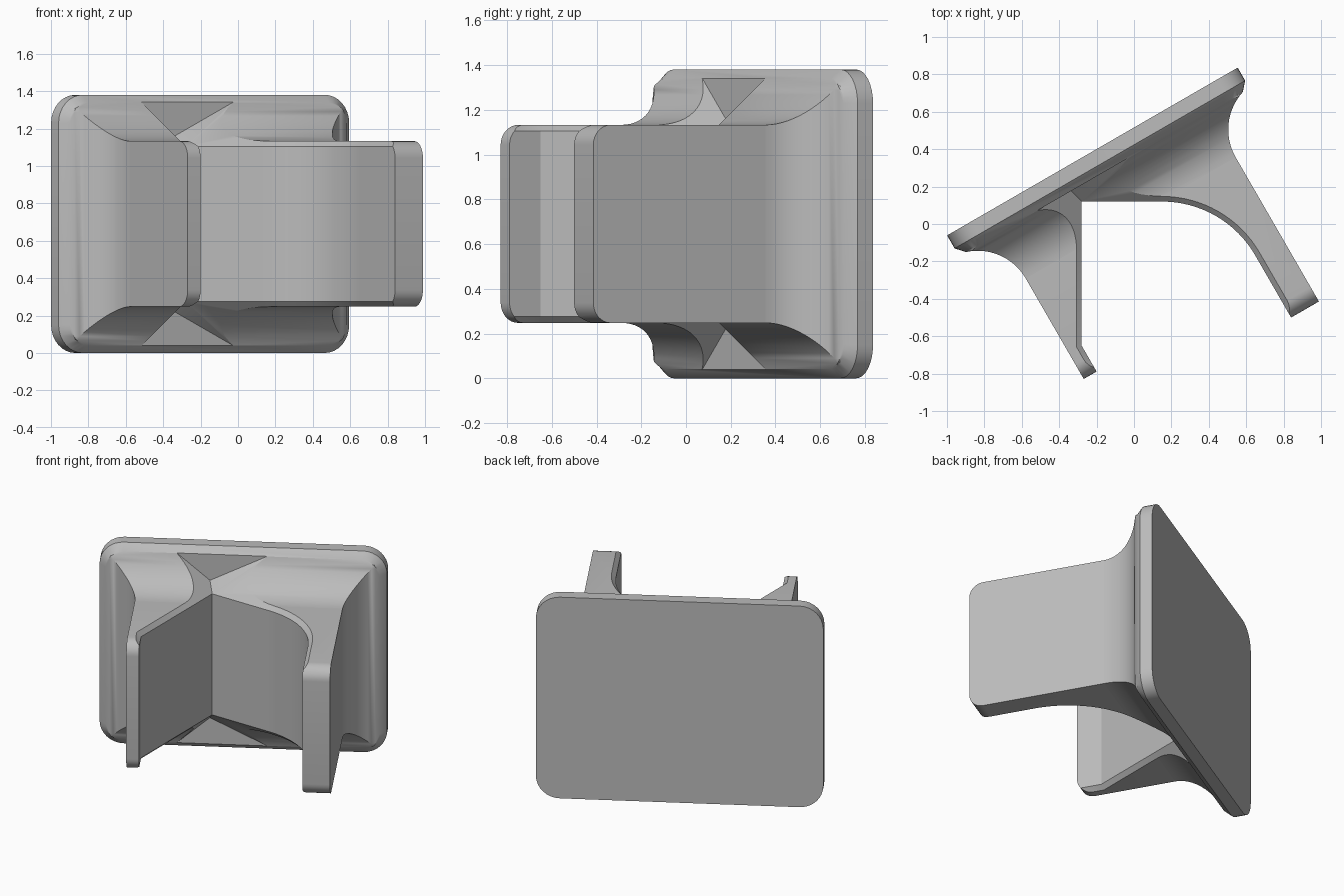
import bpy, bmesh
from math import sin, cos, radians, pi
from mathutils import Matrix, Vector

if "Cube" in bpy.data.objects:
    bpy.data.objects.remove(bpy.data.objects["Cube"])

# Local frame of the tilted plate: x along it, y up, z out of its front
FRAME = (Matrix.Translation((-0.2225, 0.3875, 0.69))
         @ Matrix.Rotation(radians(30), 4, 'Z') @ Matrix.Rotation(radians(90), 4, 'X'))
HALF_W, HALF_H, ROOT = 0.648, 0.4425, 0.41

grey = bpy.data.materials.new("plain grey")
grey.use_nodes = True
grey.diffuse_color = (0.5, 0.5, 0.5, 1)
grey.node_tree.nodes["Principled BSDF"].inputs["Base Color"].default_value = (0.5, 0.5, 0.5, 1)


def make_object(name, bm):
    bmesh.ops.remove_doubles(bm, verts=bm.verts, dist=1e-5)
    bmesh.ops.recalc_face_normals(bm, faces=bm.faces)
    mesh = bpy.data.meshes.new(name)
    bm.to_mesh(mesh)
    bm.free()
    mesh.materials.append(grey)
    obj = bpy.data.objects.new(name, mesh)
    bpy.context.collection.objects.link(obj)
    return obj


def loft(loops):
    """Skin a stack of equal-sized point loops and cap both ends."""
    bm = bmesh.new()
    rings = [[bm.verts.new(p) for p in loop] for loop in loops]
    for a, b in zip(rings, rings[1:]):
        for i in range(len(a)):
            j = (i + 1) % len(a)
            bm.faces.new((a[i], a[j], b[j], b[i]))
    bm.faces.new(rings[0])
    bm.faces.new(rings[-1])
    return bm


def rounded_rect(w, h, r, z, steps=8):
    pts = []
    for k, (sx, sy) in enumerate(((1, 1), (-1, 1), (-1, -1), (1, -1))):
        for i in range(steps + 1):
            a = (k + i / steps) * pi / 2
            pts.append((sx * (w - r) + r * cos(a), sy * (h - r) + r * sin(a), z))
    return pts


# Back plate with chamfered rim and a concave flare up to the arm roots
loops = [rounded_rect(0.897, 0.69, 0.15, z) for z in (0, 0.08)]
radius, sweep, steps = 0.297, radians(72.4), 14
for i in range(steps, -1, -1):
    t = sweep * i / steps
    grow = radius * (1 - cos(t))
    corner = max(0, 0.11 - 3.4 * (0.207 - grow))
    loops.append(rounded_rect(HALF_W + grow, HALF_H + grow, corner, ROOT - radius * sin(t)))
bm = loft(loops)
bm.transform(FRAME)
parts = [make_object("flared_back_plate", bm)]


# Two arms with rounded tips
def arm(name, x0, x1, tip):
    bm = bmesh.new()
    bmesh.ops.create_cube(bm, size=1)
    for v in bm.verts:
        v.co = (x1 if v.co.x > 0 else x0, 2 * HALF_H * v.co.y, tip if v.co.z > 0 else ROOT)
    edges = [e for e in bm.edges if all(v.co.z > ROOT + 0.1 for v in e.verts)
             and abs(e.verts[0].co.y - e.verts[1].co.y) < 1e-4]
    bmesh.ops.bevel(bm, geom=edges, offset=0.09, segments=8, profile=0.5, affect='EDGES')
    bm.transform(FRAME)
    return make_object(name, bm)


parts.append(arm("short_arm", -HALF_W, -0.25, 1.03))
parts.append(arm("long_arm", 0.1, HALF_W, 1.30))


# Inner recess: a convex plan that widens at 45 degrees above and below
def plan_point(u, v):
    return (FRAME @ Vector((u, 0, v))).to_2d()


plan = [plan_point(-0.569, 1.7), Vector((-0.28, -0.65)), Vector((-0.28, 0.12))]
for i in range(17):
    a = radians(90 - 60 * i / 16)
    plan.append(Vector((0.15 + 0.575 * cos(a), -0.455 + 0.575 * sin(a))))
plan.append(plan_point(0.476, 1.7))


def offset_plan(dist, z):
    pts = []
    for i, p in enumerate(plan):
        before = (p - plan[i - 1]).normalized()
        after = (plan[(i + 1) % len(plan)] - p).normalized()
        n1, n2 = Vector((-before.y, before.x)), Vector((-after.y, after.x))
        q = p + (n1 + n2) * dist / (1 + n1.dot(n2))
        pts.append((q.x, q.y, z))
    return pts


bm = loft([offset_plan(0.375, -0.1), offset_plan(0, 0.275),
           offset_plan(0, 1.105), offset_plan(0.375, 1.48)])
normal = FRAME.to_3x3() @ Vector((0, 0, 1))
cut = bmesh.ops.bisect_plane(bm, geom=bm.verts[:] + bm.edges[:] + bm.faces[:],
                             plane_co=FRAME @ Vector((0, 0, 0.126)), plane_no=normal,
                             clear_inner=True)
bmesh.ops.holes_fill(bm, edges=[e for e in bm.edges if e.is_boundary])
cutter = make_object("recess_cutter", bm)
cutter.hide_render = True

# Cut the recess from every part and shade
for obj in parts:
    mod = obj.modifiers.new("recess", 'BOOLEAN')
    mod.operation, mod.solver, mod.object = 'DIFFERENCE', 'EXACT', cutter
    bpy.ops.object.select_all(action='DESELECT')
    obj.select_set(True)
    bpy.context.view_layer.objects.active = obj
    bpy.ops.object.modifier_apply(modifier=mod.name)
    bpy.ops.object.shade_smooth_by_angle(angle=radians(25))
bpy.data.objects.remove(cutter)
